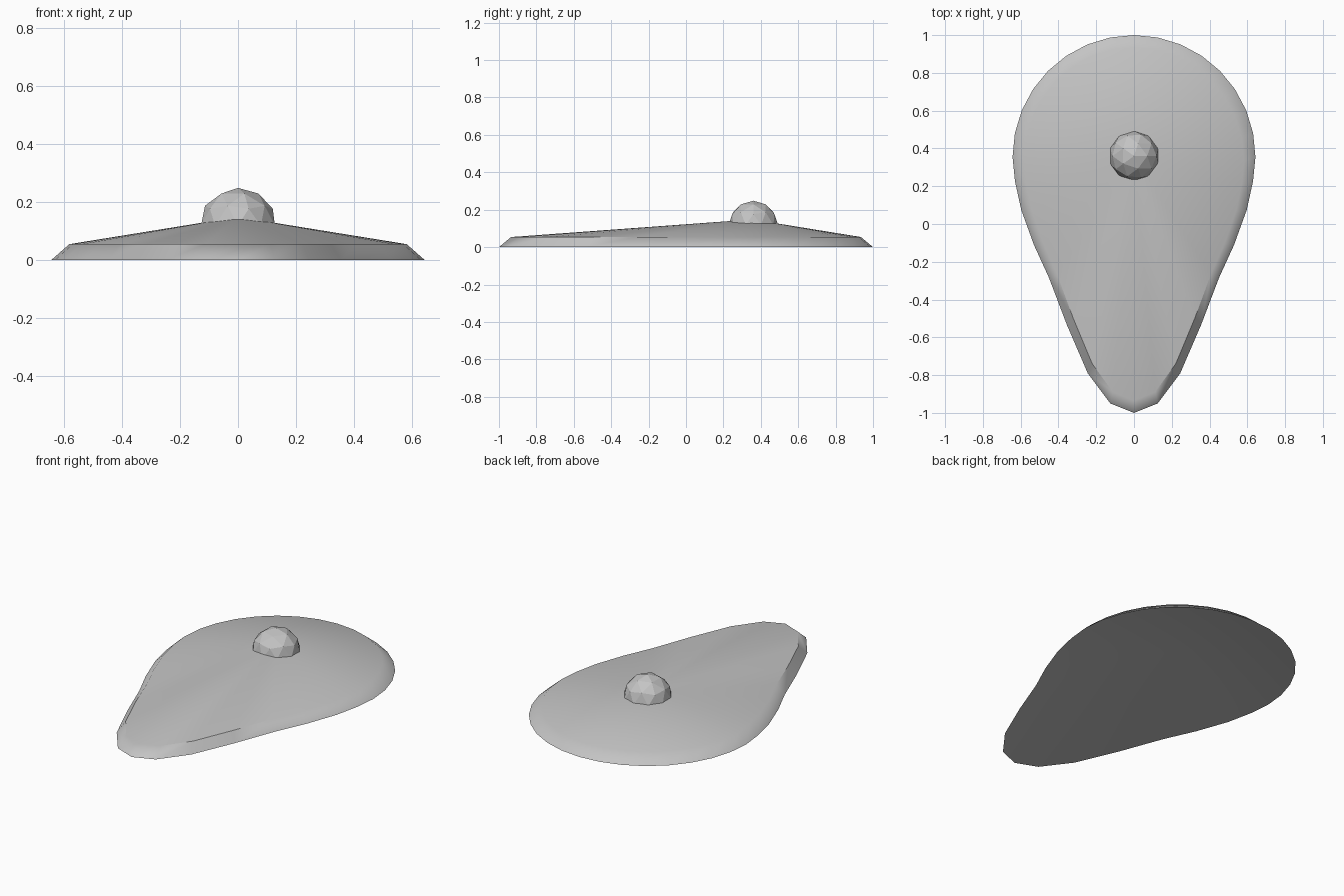
import bpy, bmesh, math

if "Cube" in bpy.data.objects:
    bpy.data.objects.remove(bpy.data.objects["Cube"])

grey = bpy.data.materials.new("plain grey")
grey.diffuse_color = (0.55, 0.55, 0.55, 1)
grey.use_nodes = True
grey.node_tree.nodes["Principled BSDF"].inputs["Base Color"].default_value = grey.diffuse_color
CY = 0.355  # centre of the round end


def add_object(name, bm):
    mesh = bpy.data.meshes.new(name)
    bm.to_mesh(mesh)
    bm.free()
    mesh.materials.append(grey)
    ob = bpy.data.objects.new(name, mesh)
    bpy.context.collection.objects.link(ob)
    return ob


# Half outline: round back, then the taper to the front tip
half = [(0.643 * math.sin(math.pi * k / 16), CY + 0.645 * math.cos(math.pi * k / 16))
        for k in range(9)]
half += [(0.63, 0.225), (0.597, 0.075), (0.53, -0.11), (0.45, -0.285),
         (0.355, -0.535), (0.245, -0.79), (0.125, -0.95), (0, -1.0)]
outline = half + [(-x, y) for x, y in half[-2:0:-1]]

# Teardrop shell: bevelled rim, shallow cone on top, hollowed cone below
bm = bmesh.new()
lower = [bm.verts.new((x, y, 0)) for x, y in outline]
upper = [bm.verts.new((x * 0.905, y * 0.935, 0.054)) for x, y in outline]
apex = bm.verts.new((0, CY, 0.148))
hollow = bm.verts.new((0, CY, 0.085))
n = len(outline)
for i in range(n):
    j = (i + 1) % n
    bm.faces.new((lower[j], lower[i], upper[i], upper[j]))
    bm.faces.new((upper[j], upper[i], apex))
    bm.faces.new((lower[i], lower[j], hollow))
body = add_object("teardrop_shell", bm)
bpy.context.view_layer.objects.active = body
body.select_set(True)
bpy.ops.object.shade_smooth_by_angle(angle=math.radians(40))
weighted = body.modifiers.new("even shading", 'WEIGHTED_NORMAL')
weighted.keep_sharp = True

# Faceted dome: upper half of an icosphere, sunk into the shell
bm = bmesh.new()
bmesh.ops.create_icosphere(bm, subdivisions=2, radius=0.13)
bmesh.ops.delete(bm, geom=[v for v in bm.verts if v.co.z < -0.01], context='VERTS')
for v in bm.verts:
    v.co = (v.co.x * 1.03, v.co.y * 1.02 + CY + 0.005, v.co.z + 0.118)
add_object("dome", bm)
